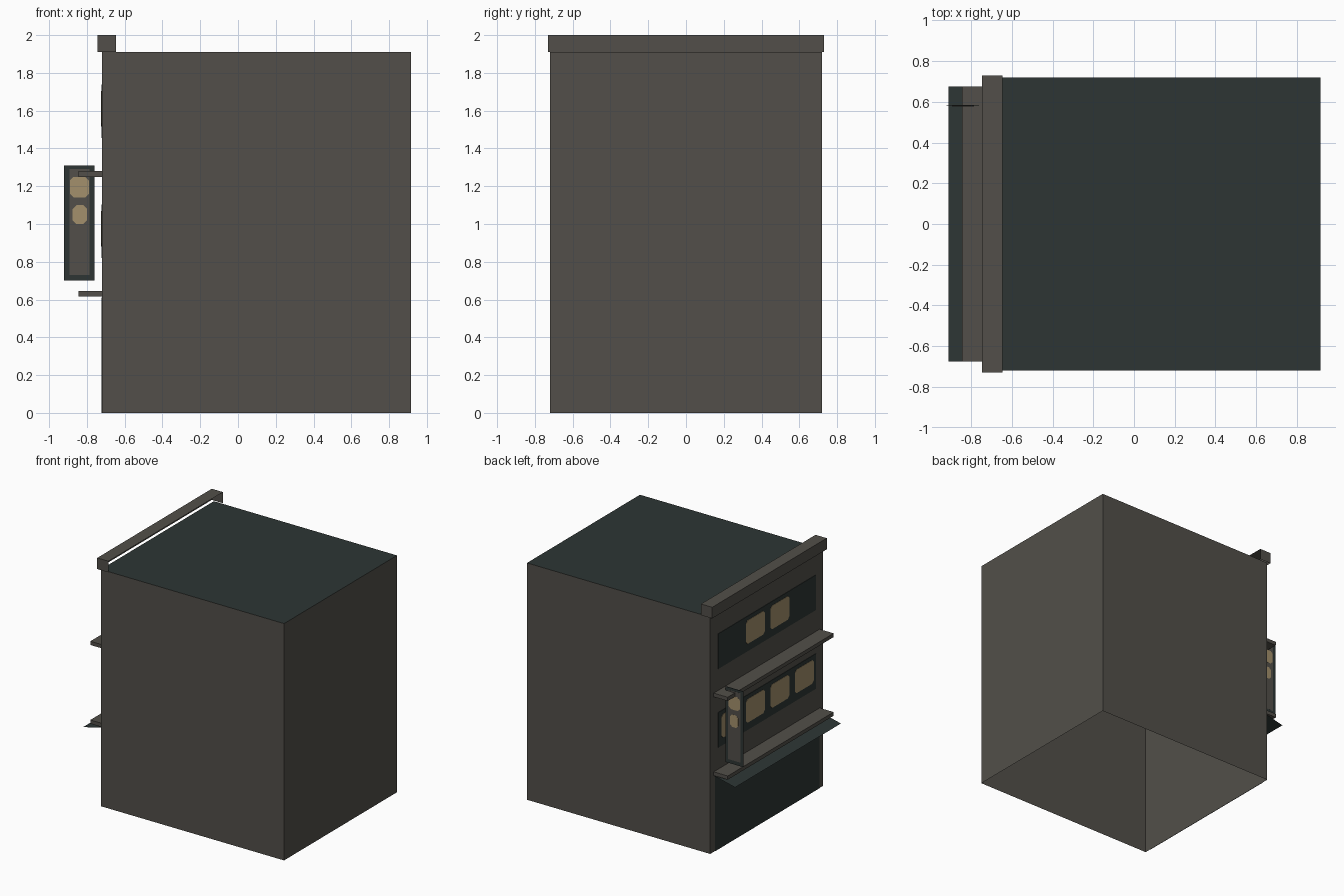
import bpy, bmesh
from mathutils import Vector

cube = bpy.data.objects.get("Cube")
if cube:
    bpy.data.objects.remove(cube, do_unlink=True)


def material(name, rgb):
    m = bpy.data.materials.new(name)
    m.use_nodes = True
    m.diffuse_color = (*rgb, 1)
    m.node_tree.nodes["Principled BSDF"].inputs["Base Color"].default_value = (*rgb, 1)
    return m


STONE = material("grey_brown_stone", (0.084, 0.078, 0.067))
SLATE = material("dark_slate", (0.026, 0.036, 0.034))
GLOW = material("warm_window_light", (0.37, 0.28, 0.15))


def finish(name, bm, *mats):
    me = bpy.data.meshes.new(name)
    bm.to_mesh(me)
    bm.free()
    for m in mats:
        me.materials.append(m)
    ob = bpy.data.objects.new(name, me)
    bpy.context.collection.objects.link(ob)
    return ob


def box(name, xr, yr, zr, *mats, open_sides=(), top_index=0):
    """Box from axis ranges; faces that point along open_sides are removed."""
    bm = bmesh.new()
    bmesh.ops.create_cube(bm, size=1)
    ranges = (xr, yr, zr)
    for v in bm.verts:
        v.co = Vector([r[0] if c < 0 else r[1] for c, r in zip(v.co, ranges)])
    bm.normal_update()
    gone = [f for f in bm.faces
            if any(f.normal.dot(Vector(d)) > 0.9 for d in open_sides)]
    bmesh.ops.delete(bm, geom=gone, context='FACES')
    for f in bm.faces:
        if f.normal.z > 0.9:
            f.material_index = top_index
    return finish(name, bm, *mats)


def plate(name, mat, axis, depth, ur, vr, cut=0.0):
    """Thin upright plate across x or y, with clipped corners when cut > 0."""
    (u0, u1), (v0, v1) = ur, vr
    if cut:
        pts = [(u0 + cut, v0), (u1 - cut, v0), (u1, v0 + cut), (u1, v1 - cut),
               (u1 - cut, v1), (u0 + cut, v1), (u0, v1 - cut), (u0, v0 + cut)]
    else:
        pts = [(u0, v0), (u1, v0), (u1, v1), (u0, v1)]

    def place(u, v):
        return (depth[0], u, v) if axis == 'x' else (u, depth[0], v)

    bm = bmesh.new()
    face = bm.faces.new([bm.verts.new(place(u, v)) for u, v in pts])
    ext = bmesh.ops.extrude_face_region(bm, geom=[face], use_keep_orig=True)
    step = depth[1] - depth[0]
    move = (step, 0, 0) if axis == 'x' else (0, step, 0)
    bmesh.ops.translate(bm, vec=move,
                        verts=[g for g in ext["geom"] if isinstance(g, bmesh.types.BMVert)])
    bmesh.ops.recalc_face_normals(bm, faces=bm.faces)
    return finish(name, bm, mat)


WALL = -0.72
DOWN, INWARD = (0, 0, -1), (1, 0, 0)

# Building shell, open underneath, with a dark roof
box("building_shell", (WALL, 0.915), (-0.72, 0.72), (0, 1.91), STONE, SLATE,
    open_sides=[DOWN], top_index=1)

# Hollow cornice along the street side
box("cornice", (-0.745, -0.645), (-0.73, 0.73), (1.91, 2), STONE,
    open_sides=[DOWN, INWARD])

# Ledges between the storeys
for name, z in (("lower_ledge", 0.615), ("upper_ledge", 1.25)):
    box(name, (-0.845, WALL), (-0.675, 0.675), (z, z + 0.03), STONE)

# Sloping awning sheet
bm = bmesh.new()
bm.faces.new([bm.verts.new(p) for p in (
    (-0.91, 0.675, 0.57), (-0.91, -0.675, 0.57),
    (WALL, -0.675, 0.615), (WALL, 0.675, 0.615))])
bmesh.ops.recalc_face_normals(bm, faces=bm.faces)
finish("awning", bm, SLATE)

# Shop front and window bands with lit panes
plate("shop_front", SLATE, 'x', (WALL, WALL - 0.003), (-0.67, 0.66), (0, 0.61))
for storey, base, lit in (("middle", 0.82, (0, 1, 2, 3)), ("top", 1.455, (1, 2))):
    plate(storey + "_window_band", SLATE, 'x', (WALL, WALL - 0.003),
          (-0.625, 0.62), (base, base + 0.283))
    for i in lit:
        y = 0.462 - 0.312 * i
        plate(f"{storey}_window_{i + 1}", GLOW, 'x', (WALL - 0.003, WALL - 0.005),
              (y - 0.12, y + 0.12), (base + 0.06, base + 0.25), 0.02)

# Hanging sign with a framed panel and glowing patches on both sides
SIGN_Y = 0.58
plate("sign_board", SLATE, 'y', (SIGN_Y - 0.002, SIGN_Y + 0.002),
      (-0.92, -0.76), (0.70, 1.31))
for side, s in (("front", -1), ("back", 1)):
    near, mid, far = (SIGN_Y + s * d for d in (0.002, 0.003, 0.004))
    plate(f"sign_panel_{side}", STONE, 'y', (near, mid), (-0.893, -0.785), (0.73, 1.29))
    plate(f"sign_upper_patch_{side}", GLOW, 'y', (mid, far),
          (-0.89, -0.79), (1.14, 1.25), 0.02)
    plate(f"sign_lower_patch_{side}", GLOW, 'y', (mid, far),
          (-0.875, -0.80), (1.0, 1.10), 0.02)
